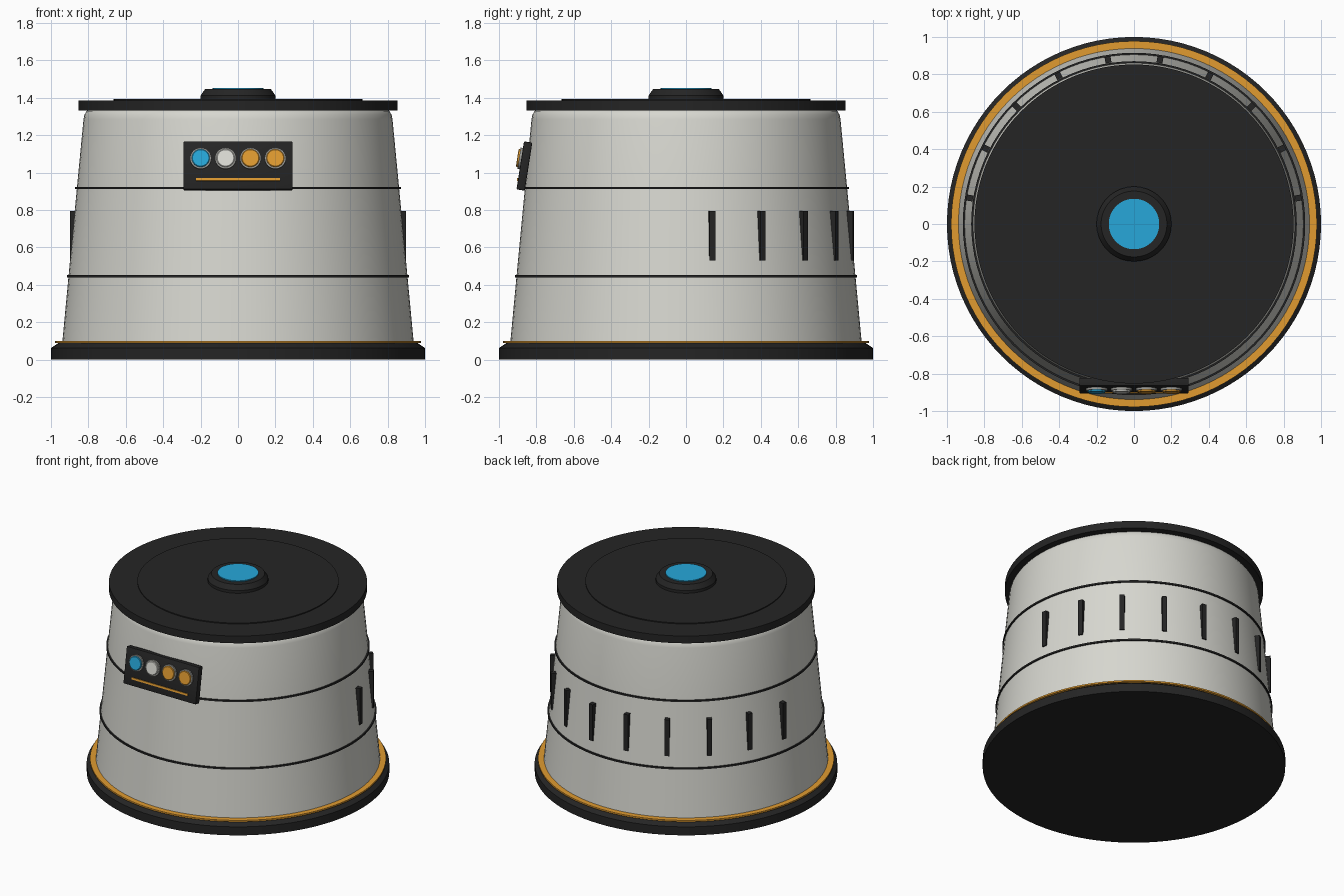
import bpy, bmesh, math
from mathutils import Matrix

if "Cube" in bpy.data.objects:
    bpy.data.objects.remove(bpy.data.objects["Cube"])


def material(name, rgb):
    m = bpy.data.materials.new(name)
    m.diffuse_color = (*rgb, 1)
    m.use_nodes = True
    m.node_tree.nodes["Principled BSDF"].inputs["Base Color"].default_value = m.diffuse_color
    return m


SHELL = material("warm white shell", (0.68, 0.68, 0.63))
DARK = material("charcoal", (0.018, 0.018, 0.018))
AMBER = material("amber", (0.75, 0.33, 0.03))
CYAN = material("cyan", (0.02, 0.39, 0.70))
WHITE = material("lamp white", (0.73, 0.73, 0.68))
GREY = material("bezel grey", (0.32, 0.32, 0.30))


def finish(name, bm, mat, matrix):
    bmesh.ops.recalc_face_normals(bm, faces=bm.faces)
    mesh = bpy.data.meshes.new(name)
    bm.to_mesh(mesh)
    bm.free()
    mesh.materials.append(mat)
    ob = bpy.data.objects.new(name, mesh)
    bpy.context.collection.objects.link(ob)
    ob.matrix_world = matrix
    bpy.ops.object.select_all(action='DESELECT')
    ob.select_set(True)
    bpy.context.view_layer.objects.active = ob
    bpy.ops.object.shade_smooth_by_angle(angle=math.radians(30))
    return ob


def lathe(name, profile, mat, seg=96, matrix=Matrix(), closed=False):
    """Revolve (radius, z) points about z; open profiles get flat end caps."""
    bm = bmesh.new()
    rings = []
    for r, z in profile:
        rings.append([bm.verts.new((r * math.cos(2 * math.pi * i / seg),
                                    r * math.sin(2 * math.pi * i / seg), z))
                      for i in range(seg)])
    pairs = list(zip(rings, rings[1:]))
    if closed:
        pairs.append((rings[-1], rings[0]))
    else:
        bm.faces.new(rings[0])
        bm.faces.new(rings[-1])
    for a, b in pairs:
        for i in range(seg):
            j = (i + 1) % seg
            bm.faces.new((a[i], a[j], b[j], b[i]))
    return finish(name, bm, mat, matrix)


def box(name, size, mat, matrix, bevel=0.0):
    bm = bmesh.new()
    bmesh.ops.create_cube(bm, size=1, matrix=Matrix.Diagonal((*size, 1)))
    if bevel:
        bmesh.ops.bevel(bm, geom=bm.edges[:], offset=bevel, segments=2,
                        profile=0.5, affect='EDGES')
    return finish(name, bm, mat, matrix)


def body_radius(z):
    return 0.94 - 0.115 * (z - 0.09) / 1.21


# base plate and amber trim
lathe("base_plate", [(1.0, 0), (1.0, 0.062), (0.955, 0.092)], DARK)
lathe("base_trim_ring", [(0.925, 0.088), (0.978, 0.088), (0.978, 0.099), (0.925, 0.099)],
      AMBER, closed=True)

# tapered shell with rounded shoulder
lathe("body_shell", [(0.94, 0.085), (body_radius(0.5), 0.5), (body_radius(0.9), 0.9),
                     (0.826, 1.285), (0.821, 1.31), (0.81, 1.328), (0.795, 1.338)], SHELL)

# seam bands
for i, z in enumerate((0.445, 0.917)):
    r = body_radius(z)
    lathe(f"seam_band_{i + 1}", [(r - 0.02, z - 0.006), (r + 0.009, z - 0.006),
                                 (r + 0.009, z + 0.006), (r - 0.02, z + 0.006)],
          DARK, closed=True)

# lid, raised plate, hub and top lamp
lathe("lid", [(0.853, 1.332), (0.853, 1.385)], DARK)
lathe("lid_plate", [(0.665, 1.38), (0.665, 1.392)], DARK)
lathe("hub", [(0.2, 1.385), (0.2, 1.412), (0.176, 1.446)], DARK)
lathe("top_lamp", [(0.135, 1.44), (0.135, 1.453)], CYAN)

# upright vents around the rear half
for i in range(10):
    a = math.radians(9 + 18 * i)
    box(f"vent_{i + 1}", (0.05, 0.032, 0.265), DARK,
        Matrix.Rotation(a, 4, 'Z') @ Matrix.Translation((0.881, 0, 0.662)))

# tilted control panel with lamps and amber strip
panel = Matrix.Translation((0, -0.864, 1.035)) @ Matrix.Rotation(-0.155, 4, 'X')
box("control_panel", (0.585, 0.045, 0.26), DARK, panel, bevel=0.006)
face = panel @ Matrix.Translation((0, -0.0225, 0)) @ Matrix.Rotation(math.pi / 2, 4, 'X')
for i, mat in enumerate((CYAN, WHITE, AMBER, AMBER)):
    spot = face @ Matrix.Translation((-0.1995 + 0.133 * i, 0.037, 0))
    lathe(f"lamp_bezel_{i + 1}", [(0.057, -0.005), (0.057, 0.012)], GREY, 32, spot)
    lathe(f"lamp_{i + 1}", [(0.048, 0.0), (0.048, 0.019), (0.044, 0.022)], mat, 32, spot)
box("panel_strip", (0.45, 0.014, 0.008), AMBER, face @ Matrix.Translation((0, -0.077, 0.002)))
